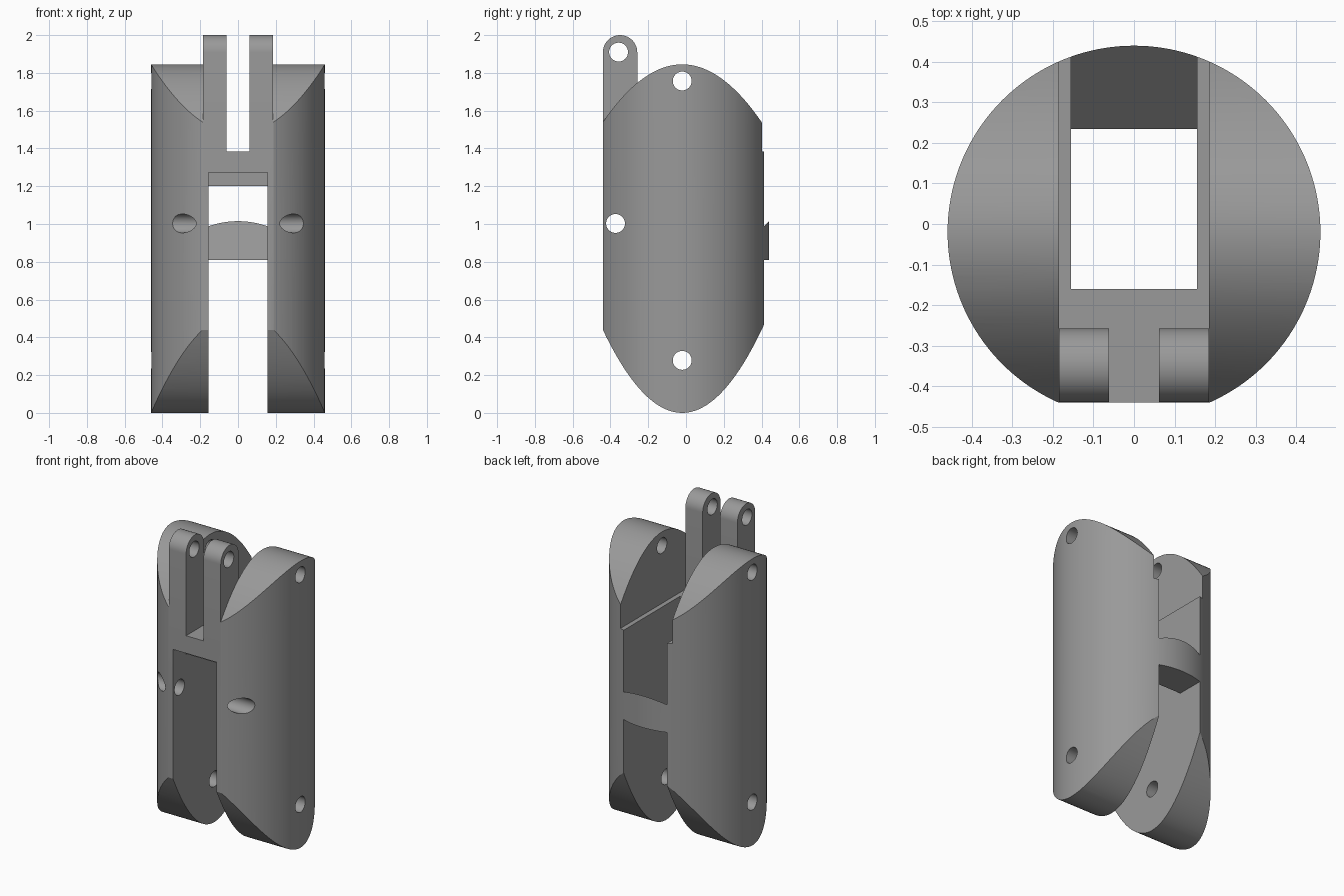
import bpy, bmesh, math

if "Cube" in bpy.data.objects:
    bpy.data.objects.remove(bpy.data.objects["Cube"])

grey = bpy.data.materials.new("plain_grey")
grey.diffuse_color = (0.32, 0.32, 0.32, 1)
grey.use_nodes = True
grey.node_tree.nodes["Principled BSDF"].inputs["Base Color"].default_value = grey.diffuse_color

R, CY = 0.46, -0.02          # body radius and axis position in y
FRONT = -0.44                # flat front face


def extrude_x(name, pts, x0, x1):
    """Prism from a (y, z) outline running between x0 and x1."""
    bm = bmesh.new()
    face = bm.faces.new([bm.verts.new((x0, y, z)) for y, z in pts])
    out = bmesh.ops.extrude_face_region(bm, geom=[face])
    verts = [v for v in out["geom"] if isinstance(v, bmesh.types.BMVert)]
    bmesh.ops.translate(bm, verts=verts, vec=(x1 - x0, 0, 0))
    bmesh.ops.recalc_face_normals(bm, faces=bm.faces)
    me = bpy.data.meshes.new(name)
    bm.to_mesh(me)
    bm.free()
    ob = bpy.data.objects.new(name, me)
    bpy.context.collection.objects.link(ob)
    return ob


def circle(y, z, r, n=40):
    return [(y + r * math.cos(2 * math.pi * i / n),
             z + r * math.sin(2 * math.pi * i / n)) for i in range(n)]


def boolean(ob, cutter, op="DIFFERENCE"):
    bpy.context.view_layer.objects.active = ob
    mod = ob.modifiers.new("cut", "BOOLEAN")
    mod.operation, mod.solver, mod.object = op, "EXACT", cutter
    bpy.ops.object.modifier_apply(modifier=mod.name)
    bpy.data.objects.remove(cutter)


def finish(ob):
    ob.data.materials.clear()
    ob.data.materials.append(grey)
    bpy.ops.object.select_all(action="DESELECT")
    ob.select_set(True)
    bpy.context.view_layer.objects.active = ob
    bpy.ops.object.shade_smooth_by_angle(angle=math.radians(25))


# round body
bpy.ops.mesh.primitive_cylinder_add(vertices=160, radius=R, depth=2.4, location=(0, CY, 1))
body = bpy.context.object
body.name = "body"

# side outline: parabolic nose at both ends, flat at the front
N = 48
ys = [FRONT + (0.5 - FRONT) * i / N for i in range(N + 1)]
outline = [(y, 2.49 * (y - CY) ** 2) for y in ys]
outline += [(y, 1.845 - 1.73 * (y - CY) ** 2) for y in reversed(ys)]
boolean(body, extrude_x("outline", outline, -0.6, 0.6), "INTERSECT")

# wide upper slot
boolean(body, extrude_x("upper_slot", [(-1, 1.385), (1, 1.385), (1, 2.2), (-1, 2.2)], -0.185, 0.185))

# narrow lower slot, leaving the front bridge and the sloped rear crossbar
boolean(body, extrude_x("lower_slot", [
    (-1, -0.2), (1, -0.2), (1, 0.81), (0.235, 0.81), (0.635, 1.21), (0.635, 1.45),
    (-0.16, 1.45), (-0.16, 1.2), (-0.32, 1.2), (-0.32, 1.272), (-1, 1.272)], -0.155, 0.155))

# pin holes through both walls
for y, z in ((CY, 1.757), (CY, 0.278), (-0.373, 1.003)):
    boolean(body, extrude_x("hole", circle(y, z, 0.05), -0.7, 0.7))
finish(body)

# pair of upright lugs with rounded tops and pin holes
BACK = -0.258
mid, rad = (FRONT + BACK) / 2, (BACK - FRONT) / 2
lug_outline = [(FRONT, 1.385), (BACK, 1.385)]
lug_outline += [(mid + rad * math.cos(math.pi * i / 24),
                 2 - rad + rad * math.sin(math.pi * i / 24)) for i in range(25)]
for name, x0, x1 in (("left_lug", -0.185, -0.062), ("right_lug", 0.062, 0.185)):
    lug = extrude_x(name, lug_outline, x0, x1)
    boolean(lug, extrude_x("hole", circle(-0.357, 1.91, 0.05), -0.7, 0.7))
    finish(lug)
